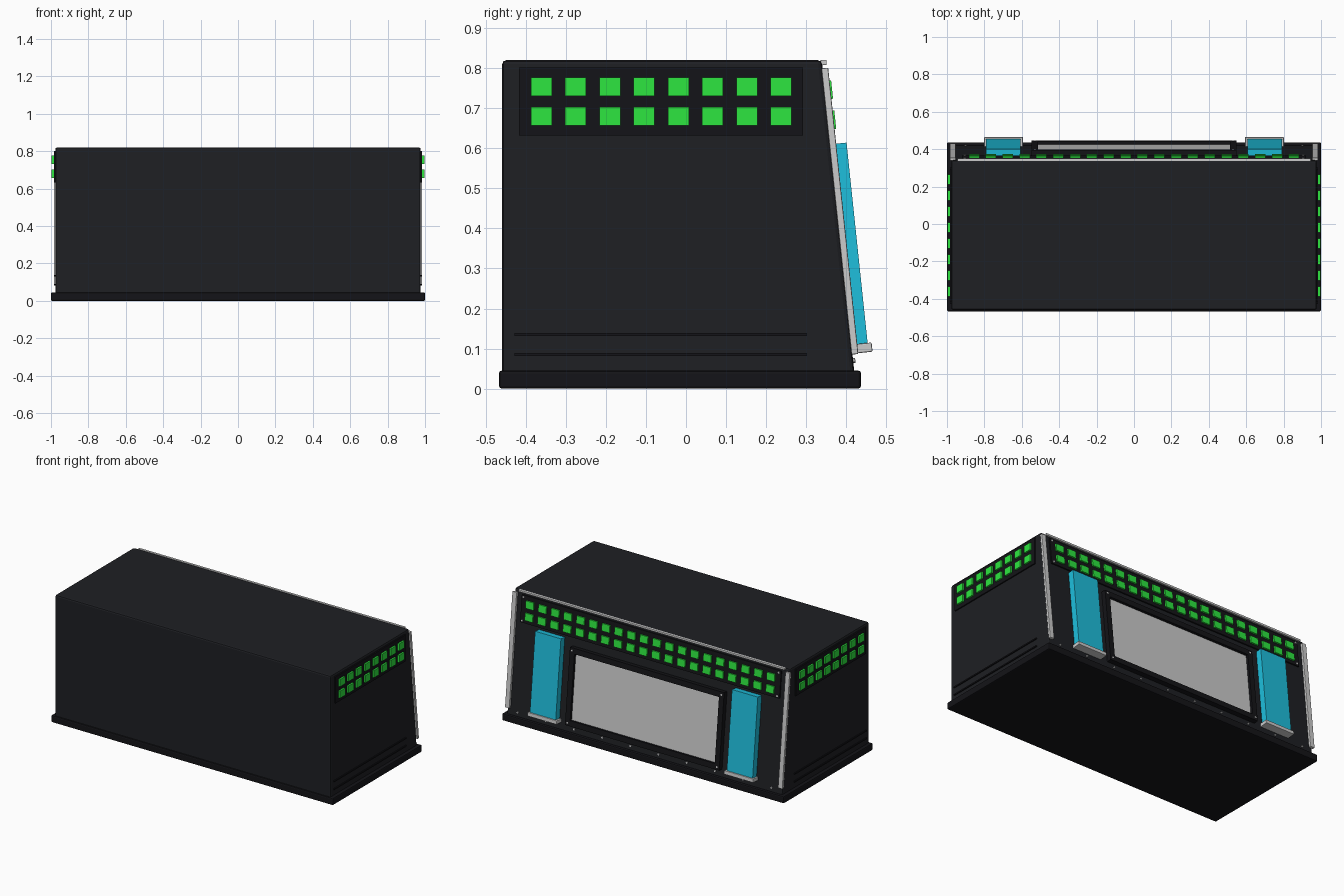
import bpy, bmesh, math
from mathutils import Matrix, Vector

if "Cube" in bpy.data.objects:
    bpy.data.objects.remove(bpy.data.objects["Cube"])


def material(name, r, g, b):
    m = bpy.data.materials.new(name)
    m.diffuse_color = (r, g, b, 1)
    m.use_nodes = True
    m.node_tree.nodes["Principled BSDF"].inputs["Base Color"].default_value = m.diffuse_color
    return m


BODY = material("charcoal", 0.013, 0.014, 0.017)
BLACK = material("black", 0.007, 0.007, 0.009)
METAL = material("metal", 0.55, 0.55, 0.58)
CYAN = material("cyan", 0.013, 0.52, 0.72)
GREEN = material("green", 0.026, 0.79, 0.05)

# Frame of the leaning back panel: local x across, y outward, z up the slope
LEAN = math.atan2(0.08, 0.76)
SLOPE = (Matrix.Translation((0, 0.42, 0.05)) @ Matrix.Rotation(LEAN, 4, 'X')
         @ Matrix.Scale(1 / math.cos(LEAN), 4, (0, 0, 1)) @ Matrix.Translation((0, 0, -0.05)))
FLAT = Matrix.Identity(4)


def finish(name, bm, mat, bevel=0):
    bmesh.ops.recalc_face_normals(bm, faces=bm.faces)
    me = bpy.data.meshes.new(name)
    bm.to_mesh(me)
    bm.free()
    ob = bpy.data.objects.new(name, me)
    bpy.context.collection.objects.link(ob)
    if mat:
        me.materials.append(mat)
    if bevel:
        mod = ob.modifiers.new("bevel", 'BEVEL')
        mod.width, mod.segments = bevel, 2
    return ob


def boxes(name, ranges, mat, frame=FLAT, bevel=0):
    """One object of boxes, each given as (x0, x1, y0, y1, z0, z1)."""
    bm = bmesh.new()
    for x0, x1, y0, y1, z0, z1 in ranges:
        place = (Matrix.Translation(((x0 + x1) / 2, (y0 + y1) / 2, (z0 + z1) / 2))
                 @ Matrix.Diagonal((x1 - x0, y1 - y0, z1 - z0, 1)))
        bmesh.ops.create_cube(bm, size=1, matrix=frame @ place)
    return finish(name, bm, mat, bevel)


def both(*ranges):
    """Ranges plus their mirror images across x = 0."""
    return [r for a in ranges for r in (a, (-a[1], -a[0]) + tuple(a[2:]))]


def bolts(name, points, n, radius=0.006):
    bm = bmesh.new()
    for x, z in points:
        m = SLOPE @ Matrix.Translation((x, n, z)) @ Matrix.Rotation(math.pi / 2, 4, 'X')
        bmesh.ops.create_cone(bm, cap_ends=True, segments=10, radius1=radius,
                              radius2=radius, depth=0.006, matrix=m)
    return finish(name, bm, METAL)


# Cabinet body: side profile extruded across x
bm = bmesh.new()
profile = [(-0.459, 0.03), (0.4215, 0.03), (0.339, 0.82), (-0.459, 0.82)]
face = bm.faces.new([bm.verts.new((-0.977, y, z)) for y, z in profile])
ext = bmesh.ops.extrude_face_region(bm, geom=[face])
bmesh.ops.translate(bm, vec=(1.954, 0, 0),
                    verts=[v for v in ext["geom"] if isinstance(v, bmesh.types.BMVert)])
finish("cabinet_body", bm, BODY, 0.01)

# Plinth
boxes("base_plinth", [(-1, 1, -0.467, 0.437, 0, 0.045)], BLACK, bevel=0.007)

# Side light panels, lights and low ribs
boxes("side_light_panel", both((0.97, 0.985, -0.417, 0.292, 0.632, 0.802)), BLACK)
side = [(0.98, 0.996, y - 0.026, y + 0.026, z - 0.023, z + 0.023)
        for z in (0.68, 0.754) for y in [-0.361 + 0.0855 * i for i in range(8)]]
boxes("side_lights", both(*side), GREEN)
boxes("side_ribs", both(*[(0.97, 0.984, -0.428, 0.302, z - 0.004, z + 0.004)
                          for z in (0.085, 0.135)]), BLACK)

# Back light panel and lights
boxes("back_light_panel", [(-0.92, 0.92, -0.005, 0.008, 0.625, 0.795)], BLACK, SLOPE)
back = [(x - 0.028, x + 0.028, 0.004, 0.018, z - 0.023, z + 0.023)
        for z in (0.67, 0.745) for x in [-0.855 + 0.09 * i for i in range(20)]]
boxes("back_lights", back, GREEN, SLOPE)

# Screen with a raised frame of four bars
boxes("screen", [(-0.52, 0.52, -0.005, 0.014, 0.12, 0.545)], None, SLOPE)
boxes("screen_frame", both((0.513, 0.547, -0.005, 0.03, 0.092, 0.572))
      + [(-0.513, 0.513, -0.005, 0.03, z0, z1) for z0, z1 in ((0.092, 0.127), (0.537, 0.572))],
      BLACK, SLOPE)

# Cyan pillars on metal feet
boxes("cyan_pillars", both((0.607, 0.79, -0.005, 0.04, 0.105, 0.61)), CYAN, SLOPE)
boxes("pillar_feet", both((0.594, 0.801, -0.005, 0.05, 0.087, 0.11)), METAL, SLOPE, 0.003)

# Metal corner strips and top trim
boxes("corner_strips", both((0.953, 0.984, -0.003, 0.014, 0.085, 0.8)), METAL, SLOPE, 0.003)
boxes("top_trim", [(-0.945, 0.945, 0.336, 0.351, 0.808, 0.821)], METAL, bevel=0.002)

# Bolts
bolts("lower_bolts", [(-0.9 + 0.2 * i, 0.07) for i in range(10)], 0.002)
bolts("frame_bolts", [(x, z) for x in (-0.53, 0.53) for z in (0.11, 0.555)], 0.03)
bolts("panel_bolts", [(x, z) for x in (-0.905, 0.905) for z in (0.638, 0.783)], 0.009)
